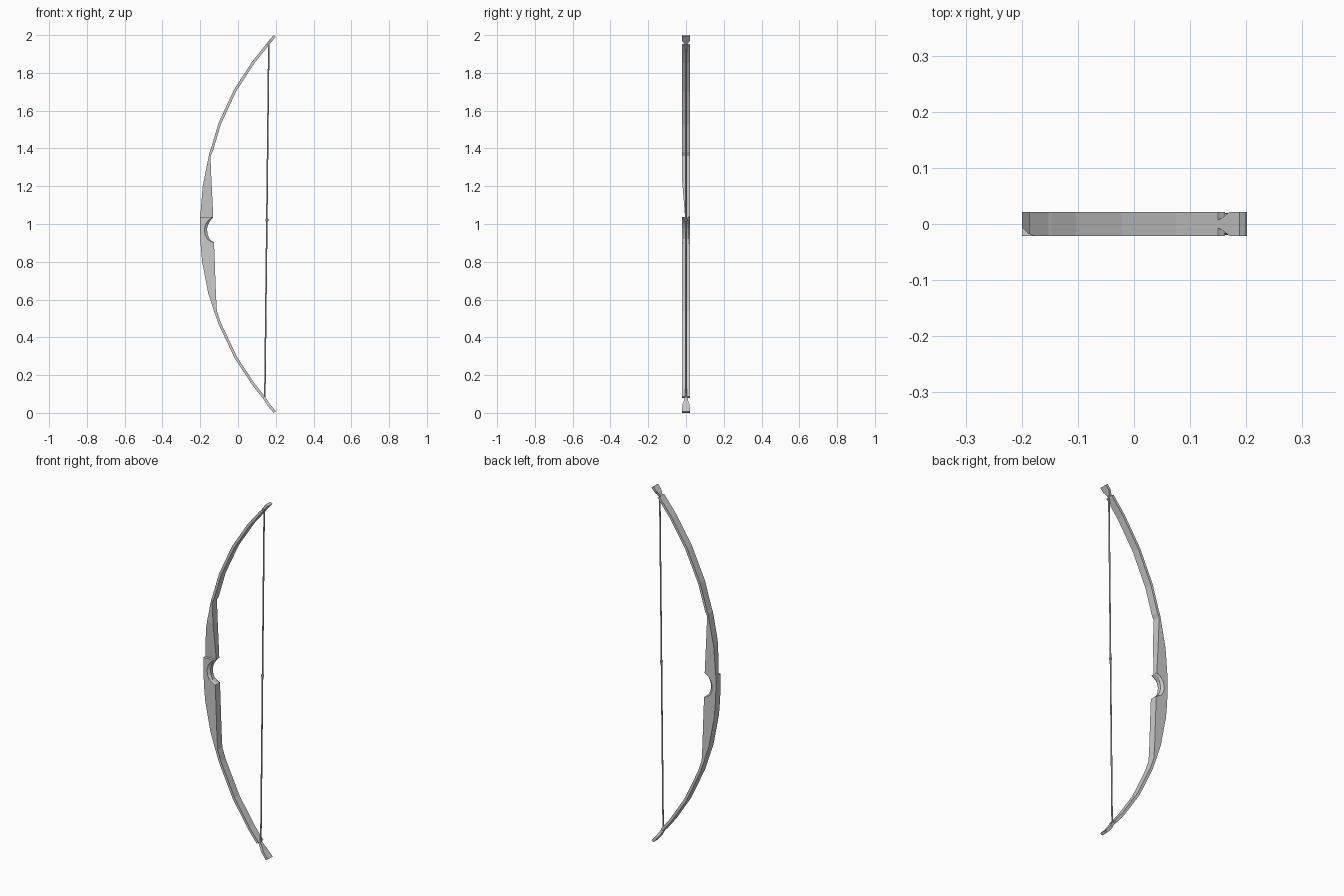
import bpy, bmesh
from mathutils import Vector

if "Cube" in bpy.data.objects:
    bpy.data.objects.remove(bpy.data.objects["Cube"])

W = 0.021   # half width of the bow


def make_object(name, bm):
    bmesh.ops.recalc_face_normals(bm, faces=bm.faces)
    mesh = bpy.data.meshes.new(name)
    bm.to_mesh(mesh)
    bm.free()
    ob = bpy.data.objects.new(name, mesh)
    bpy.context.collection.objects.link(ob)
    return ob


def loft(name, rings):
    bm = bmesh.new()
    loops = [[bm.verts.new(p) for p in r] for r in rings]
    n = len(loops[0])
    for a, b in zip(loops, loops[1:]):
        for i in range(n):
            j = (i + 1) % n
            bm.faces.new((a[i], a[j], b[j], b[i]))
    bm.faces.new(loops[0])
    bm.faces.new(loops[-1])
    return make_object(name, bm)


def section(xo, zo, xi, zi, front=-W, back=W, ch=0.0):
    # back of bow at xo, belly at xi; ch rounds the belly corners
    return [(xo, front, zo), (xo, back, zo), (xi - ch, back, zi),
            (xi, back * 0.5, zi), (xi, front * 0.5, zi), (xi - ch, front, zi)]


def limb(points, s):
    # thin limb stations (x, z, half width); s = +1 upper, -1 lower
    return [section(x, z, x + 0.012, z - s * 0.008, -w, w) for x, z, w in points]


# lower limb from tip to riser, with nock notch
lower = limb([(0.189, 0.0, W), (0.158, 0.036, 0.019), (0.146, 0.055, 0.012),
              (0.131, 0.078, 0.007), (0.131, 0.078, W), (0.075, 0.148, W),
              (-0.018, 0.29, W), (-0.103, 0.47, W)], -1)

# riser with thumb-shaped grip cutout, arrow shelf and sight window
riser = [section(*p) for p in [
    (-0.124, 0.53, -0.112, 0.54),
    (-0.157, 0.63, -0.117, 0.63),
    (-0.19, 0.80, -0.123, 0.80),
    (-0.197, 0.88, -0.127, 0.90),
    (-0.198, 0.90, -0.130, 0.904, -W, W, 0.007),
    (-0.199, 0.93, -0.150, 0.920, -W, W, 0.013),
    (-0.2, 0.95, -0.161, 0.945, -W, W, 0.014),
    (-0.2, 0.975, -0.164, 0.975, -W, W, 0.014),
    (-0.2, 1.0, -0.157, 1.0, -W, W, 0.014),
    (-0.2, 1.02, -0.145, 1.02, -W, W, 0.012),
    (-0.2, 1.03, -0.133, 1.033, -W, W, 0.006),
    (-0.2, 1.037, -0.131, 1.037),
    (-0.2, 1.037, -0.131, 1.037, -0.005),
    (-0.195, 1.10, -0.134, 1.10, -0.010),
    (-0.187, 1.20, -0.139, 1.20, -0.018),
    (-0.178, 1.245, -0.141, 1.24, -W),
    (-0.152, 1.375, -0.146, 1.36)]]

# upper limb from riser to tip
upper = limb([(-0.146, 1.39, W), (-0.103, 1.535, W), (-0.022, 1.71, W),
              (0.075, 1.86, W), (0.150, 1.953, W), (0.150, 1.953, 0.007),
              (0.160, 1.966, 0.013), (0.170, 1.978, W), (0.188, 2.0, W)], 1)

loft("bow_body", lower + riser + upper)


# bow string
def rod(name, a, b, stations, sides=8):
    a, b = Vector(a), Vector(b)
    d = b - a
    q = d.to_track_quat('Z', 'Y')
    unit = bmesh.new()
    circle = bmesh.ops.create_circle(unit, segments=sides, radius=1.0)["verts"]
    offs = [q @ v.co for v in circle]
    unit.free()
    return loft(name, [[a + d * t + o * r for o in offs] for t, r in stations])


top, bottom = Vector((0.163, 0, 1.955)), Vector((0.142, 0, 0.075))
rod("bow_string", bottom, top, [(0, 0.004), (1, 0.004)])

# bead marking the arrow position
mid = bottom.lerp(top, 0.503)
axis = (top - bottom).normalized() * 0.008
rod("arrow_bead", mid - axis, mid + axis,
    [(0, 0.005), (0.25, 0.008), (0.75, 0.008), (1, 0.005)])
